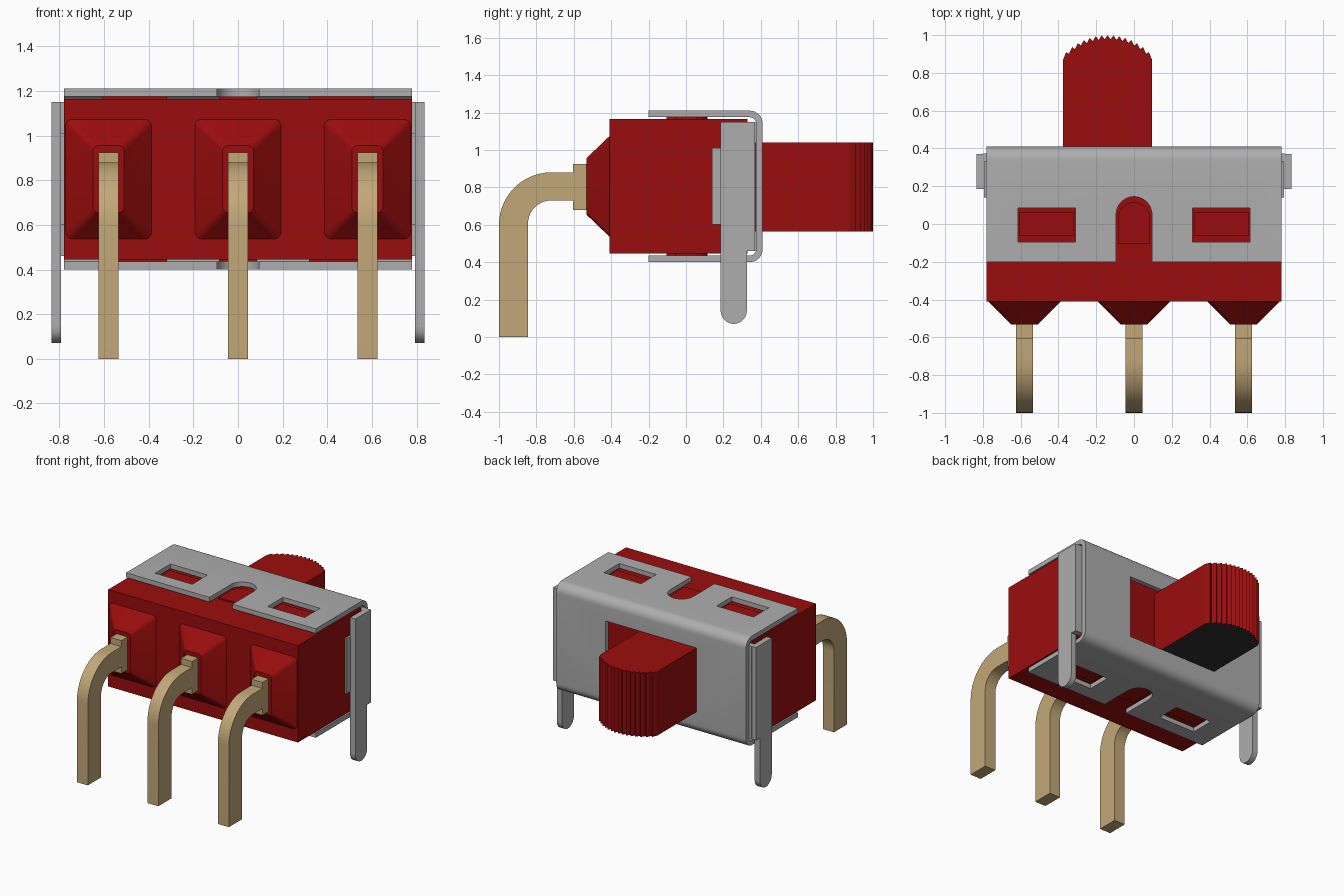
import bpy
import bmesh
from math import sin, cos, pi, radians, sqrt

cube = bpy.data.objects.get("Cube")
if cube:
    bpy.data.objects.remove(cube, do_unlink=True)


def material(name, r, g, b):
    m = bpy.data.materials.new(name)
    m.use_nodes = True
    m.diffuse_color = (r, g, b, 1)
    m.node_tree.nodes["Principled BSDF"].inputs["Base Color"].default_value = (r, g, b, 1)
    return m


RED = material("red plastic", 0.33, 0.004, 0.004)
STEEL = material("grey steel", 0.42, 0.42, 0.42)
BRASS = material("pale brass", 0.54, 0.39, 0.19)
BLACK = material("black", 0.03, 0.03, 0.03)


def place(axis, a, b, t):
    return {"x": (t, a, b), "y": (a, t, b), "z": (a, b, t)}[axis]


def loft(name, axis, lower, upper, lo, hi, mat):
    """Solid between two matching outlines that lie across the given axis."""
    bm = bmesh.new()
    rings = [[bm.verts.new(place(axis, a, b, t)) for a, b in pts]
             for pts, t in ((lower, lo), (upper, hi))]
    bm.faces.new(rings[0])
    bm.faces.new(rings[1][::-1])
    n = len(lower)
    for i in range(n):
        j = (i + 1) % n
        bm.faces.new((rings[0][i], rings[0][j], rings[1][j], rings[1][i]))
    bmesh.ops.recalc_face_normals(bm, faces=bm.faces)
    me = bpy.data.meshes.new(name)
    bm.to_mesh(me)
    bm.free()
    ob = bpy.data.objects.new(name, me)
    bpy.context.collection.objects.link(ob)
    me.materials.append(mat)
    return ob


def prism(name, axis, pts, lo, hi, mat):
    return loft(name, axis, pts, pts, lo, hi, mat)


def rect(a0, a1, b0, b1):
    return [(a0, b0), (a1, b0), (a1, b1), (a0, b1)]


def box(name, x0, x1, y0, y1, z0, z1, mat):
    return prism(name, "z", rect(x0, x1, y0, y1), z0, z1, mat)


def arc(ca, cb, r, start, end, n=8):
    return [(ca + r * cos(radians(start + (end - start) * i / n)),
             cb + r * sin(radians(start + (end - start) * i / n))) for i in range(n + 1)]


def round_rect(cx, cz, hw, hh, r):
    pts = []
    for k, (sx, sz) in enumerate(((1, 1), (-1, 1), (-1, -1), (1, -1))):
        pts += arc(cx + sx * (hw - r), cz + sz * (hh - r), r, 90 * k, 90 * k + 90, 5)
    return pts


def smooth(ob):
    bpy.ops.object.select_all(action="DESELECT")
    ob.select_set(True)
    bpy.context.view_layer.objects.active = ob
    bpy.ops.object.shade_smooth_by_angle(angle=radians(30))


def cut(ob, cutter):
    cutter.hide_render = True
    mod = ob.modifiers.new("cut", "BOOLEAN")
    mod.operation = "DIFFERENCE"
    mod.solver = "EXACT"
    mod.object = cutter
    bpy.ops.object.select_all(action="DESELECT")
    ob.select_set(True)
    bpy.context.view_layer.objects.active = ob
    bpy.ops.object.modifier_apply(modifier=mod.name)
    bpy.data.objects.remove(cutter, do_unlink=True)


# Housing block
MID = 0.805
box("housing", -0.78, 0.78, -0.41, 0.33, 0.445, 1.165, RED)

# Bent sheet cover, open to the front
profile = [(-0.2, 0.4)] + arc(0.34, 0.47, 0.07, -90, 0) + arc(0.34, 1.14, 0.07, 0, 90)
profile += [(-0.2, 1.21), (-0.2, 1.175)]
profile += arc(0.34, 1.14, 0.035, 90, 0) + arc(0.34, 0.47, 0.035, 0, -90) + [(-0.2, 0.435)]
cover = prism("cover", "x", profile, -0.78, 0.78, STEEL)

# Openings through both flanges, and the slider window
notch = [(-0.095, -0.3), (0.095, -0.3)] + arc(0, 0.05, 0.095, 0, 180, 16)
cut(cover, prism("notch_cutter", "z", notch, 0.2, 1.4, STEEL))
for s in (-1, 1):
    cut(cover, box("slot_cutter", s * 0.4625 - 0.1525, s * 0.4625 + 0.1525,
                   -0.095, 0.085, 0.2, 1.4, STEEL))
cut(cover, box("window_cutter", -0.375, 0.375, 0.3, 0.5, 0.565, 1.04, STEEL))
smooth(cover)

# Low pads on the housing under the flange openings
tongue = [(-0.085, -0.105), (0.085, -0.105)] + arc(0, 0.03, 0.085, 0, 180, 16)
for side, z0, z1 in (("top", 1.16, 1.175), ("bottom", 0.435, 0.45)):
    prism(side + "_centre_pad", "z", tongue, z0, z1, RED)
    for s, end in ((-1, "right"), (1, "left")):
        box(f"{side}_{end}_pad", s * 0.4625 - 0.145, s * 0.4625 + 0.145,
            -0.06, 0.06, z0, z1, RED)

# Mounting legs at both ends
leg = [(0.185, 1.15), (0.185, 0.14)] + arc(0.255, 0.14, 0.07, 180, 360, 14)
leg += [(0.325, 0.46), (0.37, 0.46), (0.37, 1.15)]
for s, end in ((-1, "right"), (1, "left")):
    smooth(prism(end + "_leg", "x", leg, *sorted((s * 0.792, s * 0.835)), STEEL))
    a, b = sorted((s * 0.76, s * 0.80))
    box(end + "_leg_bend", a, b, 0.33, 0.372, 0.46, 1.15, STEEL)
    a, b = sorted((s * 0.77, s * 0.795))
    box(end + "_side_tab", a, b, 0.14, 0.37, 0.6, 1.01, STEEL)

# Slider knob with a crowned, ridged end
CX, HALF, TEETH = -0.14, 0.235, 15
RADIUS = 0.31


def crown(x):
    return 1.0 - RADIUS + sqrt(RADIUS ** 2 - (x - CX) ** 2)


step = 2 * HALF / TEETH
ridges = []
for i in range(TEETH):
    x = CX - HALF + i * step
    peak = x + step / 2
    ridges += [(x, crown(x) - 0.022), (peak, crown(peak))]
ridges.append((CX + HALF, crown(CX + HALF) - 0.022))
knob = prism("slider_knob", "z", ridges + [(CX + HALF, 0.32), (CX - HALF, 0.32)],
             0.565, 1.04, RED)
knob.data.materials.append(BLACK)
for f in knob.data.polygons:
    f.material_index = 1 if f.normal.z < -0.9 else 0

# Terminals: tapered boss, collar and bent pin
pin = [(-0.52, 0.88)] + arc(-0.72, 0.6, 0.28, 90, 180, 14) + [(-1.0, 0), (-0.845, 0)]
pin += arc(-0.72, 0.605, 0.125, 180, 90, 14) + [(-0.52, 0.73)]
for label, x in (("right", -0.58), ("centre", 0), ("left", 0.58)):
    smooth(loft(label + "_boss", "y", round_rect(x, MID, 0.07, 0.15, 0.025),
                round_rect(x, MID, 0.197, 0.273, 0.03), -0.533, -0.405, RED))
    box(label + "_collar", x - 0.045, x + 0.045, -0.605, -0.525, 0.68, 0.925, BRASS)
    smooth(prism(label + "_pin", "x", pin, x - 0.045, x + 0.045, BRASS))
